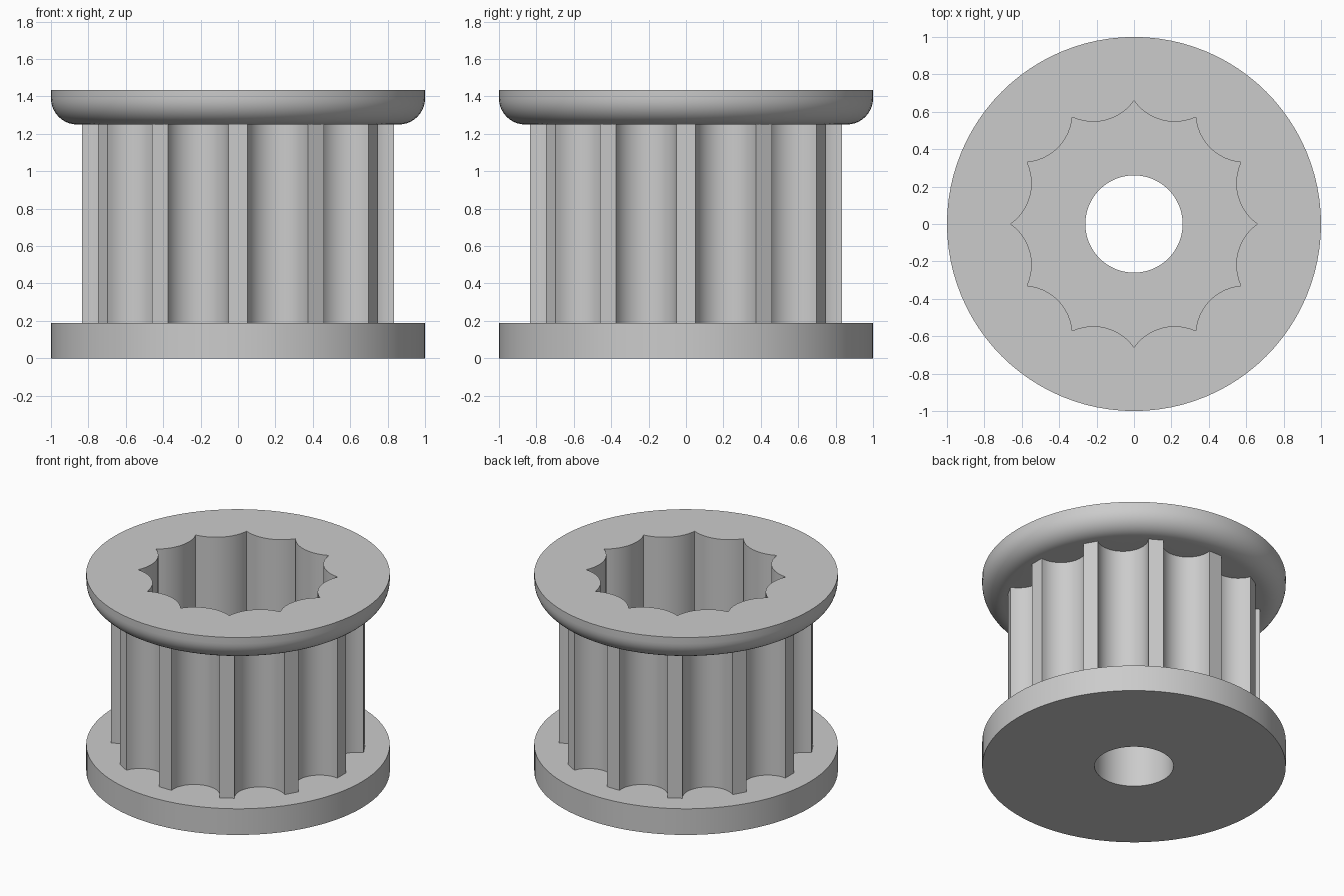
import bpy
import bmesh
from math import sin, cos, pi, radians, atan2

TEETH = 12
STEP = 2 * pi / TEETH
ARC_CENTRE = 0.84          # shared centre radius of flute and inner scallop

cube = bpy.data.objects.get("Cube")
if cube:
    bpy.data.objects.remove(cube, do_unlink=True)

grey = bpy.data.materials.new("light_grey")
grey.use_nodes = True
colour = (0.6, 0.6, 0.6, 1)
grey.diffuse_color = colour
grey.node_tree.nodes["Principled BSDF"].inputs["Base Color"].default_value = colour


def circle(radius, count=96):
    return [(radius * cos(2 * pi * i / count), radius * sin(2 * pi * i / count))
            for i in range(count)]


def scallops(corner_radius, corner_offset, segments, skip_last):
    """Ring of arcs bowed towards the axis, meeting at the tooth corners."""
    half = STEP / 2 - atan2(corner_offset, corner_radius)
    reach = (corner_radius ** 2 + corner_offset ** 2) ** 0.5
    along, across = reach * cos(half), reach * sin(half)
    radius = ((ARC_CENTRE - along) ** 2 + across ** 2) ** 0.5
    sweep = atan2(across, ARC_CENTRE - along)
    points = []
    for tooth in range(TEETH):
        turn = (tooth + 0.5) * STEP
        for i in range(segments + 1 - skip_last):
            a = -sweep + 2 * sweep * i / segments
            u, v = ARC_CENTRE - radius * cos(a), radius * sin(a)
            points.append((u * cos(turn) - v * sin(turn),
                           u * sin(turn) + v * cos(turn)))
    return points


bm = bmesh.new()


def ring(outline, z):
    verts = [bm.verts.new((x, y, z)) for x, y in outline]
    for a, b in zip(verts, verts[1:] + verts[:1]):
        bm.edges.new((a, b))
    return verts


def wall(low, high):
    for i in range(len(low)):
        j = (i + 1) % len(low)
        bm.faces.new((low[i], low[j], high[j], high[i]))


def flat(first, second):
    edges = [bm.edges.get((r[i - 1], r[i])) for r in (first, second)
             for i in range(len(r))]
    bmesh.ops.triangle_fill(bm, use_beauty=True, edges=edges, normal=(0, 0, 1))


barrel = scallops(0.835, 0.05, 16, 0)
cavity = scallops(0.66, 0.0, 12, 1)

# Bottom flange
base = ring(circle(1), 0)
base_top = ring(circle(1), 0.19)
wall(base, base_top)

# Fluted barrel
barrel_low, barrel_high = ring(barrel, 0.19), ring(barrel, 1.25)
flat(base_top, barrel_low)
wall(barrel_low, barrel_high)

# Top flange with a rounded lower rim
rim = ring(circle(0.86), 1.25)
flat(barrel_high, rim)
for i in range(1, 11):
    a = radians(9 * i)
    upper = ring(circle(0.86 + 0.14 * sin(a)), 1.25 + 0.14 * (1 - cos(a)))
    wall(rim, upper)
    rim = upper
top = ring(circle(1), 1.435)
wall(rim, top)

# Scalloped cavity
mouth, floor = ring(cavity, 1.435), ring(cavity, 0.45)
flat(top, mouth)
wall(floor, mouth)

# Shaft bore
bore_top, bore_low = ring(circle(0.26), 0.45), ring(circle(0.26), 0)
flat(floor, bore_top)
wall(bore_low, bore_top)
flat(base, bore_low)

bmesh.ops.recalc_face_normals(bm, faces=bm.faces)
mesh = bpy.data.meshes.new("toothed_pulley")
bm.to_mesh(mesh)
bm.free()
mesh.materials.append(grey)
pulley = bpy.data.objects.new("toothed_pulley", mesh)
bpy.context.collection.objects.link(pulley)
bpy.context.view_layer.objects.active = pulley
pulley.select_set(True)
bpy.ops.object.shade_smooth_by_angle(angle=radians(30))
